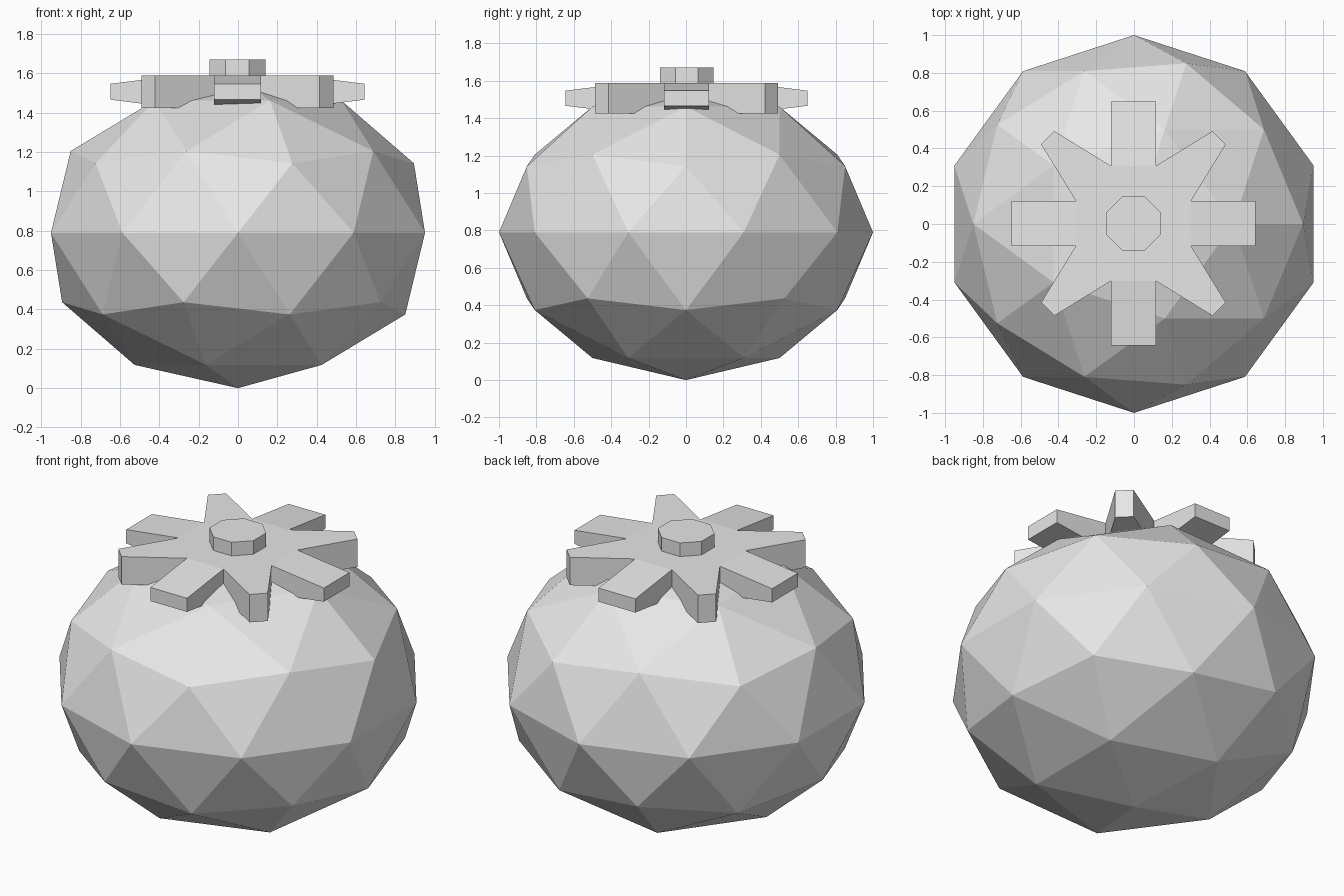
import bpy, bmesh
from math import pi, atan2
from mathutils import Vector

cube = bpy.data.objects.get("Cube")
if cube:
    bpy.data.objects.remove(cube, do_unlink=True)

grey = bpy.data.materials.new("light_grey")
grey.use_nodes = True
grey.diffuse_color = (0.8, 0.8, 0.8, 1)
grey.node_tree.nodes["Principled BSDF"].inputs["Base Color"].default_value = (0.8, 0.8, 0.8, 1)


def add_object(name, bm, location):
    bmesh.ops.recalc_face_normals(bm, faces=bm.faces)
    mesh = bpy.data.meshes.new(name)
    bm.to_mesh(mesh)
    bm.free()
    mesh.materials.append(grey)
    obj = bpy.data.objects.new(name, mesh)
    obj.location = location
    bpy.context.collection.objects.link(obj)
    return obj


def octagon_prism(a, b, height):
    """Eight-sided prism centred on its origin, with corners at (a, b) and its mirrors."""
    bm = bmesh.new()
    corners = [(sx * u, sy * v) for u, v in ((a, b), (b, a)) for sx in (1, -1) for sy in (1, -1)]
    corners.sort(key=lambda c: atan2(c[1], c[0]))
    rings = [[bm.verts.new((x, y, z)) for x, y in corners] for z in (-height / 2, height / 2)]
    low, high = rings
    bm.faces.new(low[::-1])
    bm.faces.new(high)
    sides = []
    for i in range(8):
        j = (i + 1) % 8
        sides.append(bm.faces.new((low[i], low[j], high[j], high[i])))
    bm.normal_update()
    return bm, sides


# Squat faceted fruit body
bm = bmesh.new()
bmesh.ops.create_icosphere(bm, subdivisions=2, radius=1)
bmesh.ops.scale(bm, vec=(1, 1, 0.79), verts=bm.verts)
add_object("fruit_body", bm, (0, 0, 0.79))

# Leaf crown: octagonal hub with eight arms pulled out of its sides
bm, sides = octagon_prism(0.305, 0.12, 0.165)
for side in sides:
    normal = side.normal.copy()
    tip = bmesh.ops.extrude_discrete_faces(bm, faces=[side])["faces"][0]
    middle = tip.calc_center_median()
    diagonal = abs(normal.x * normal.y) > 0.2
    for v in tip.verts:
        offset = v.co - middle
        if diagonal:      # narrows sideways to a blunt point
            offset.x *= 0.38
            offset.y *= 0.38
        else:             # keeps its width and thins vertically
            offset.z *= 0.49
        v.co = middle + offset + normal * 0.341
add_object("leaf_crown", bm, (-0.003, 0.003, 1.507))

# Short stem on top
bm, _ = octagon_prism(0.143, 0.06, 0.1)
add_object("stem", bm, (-0.003, 0.003, 1.62))
